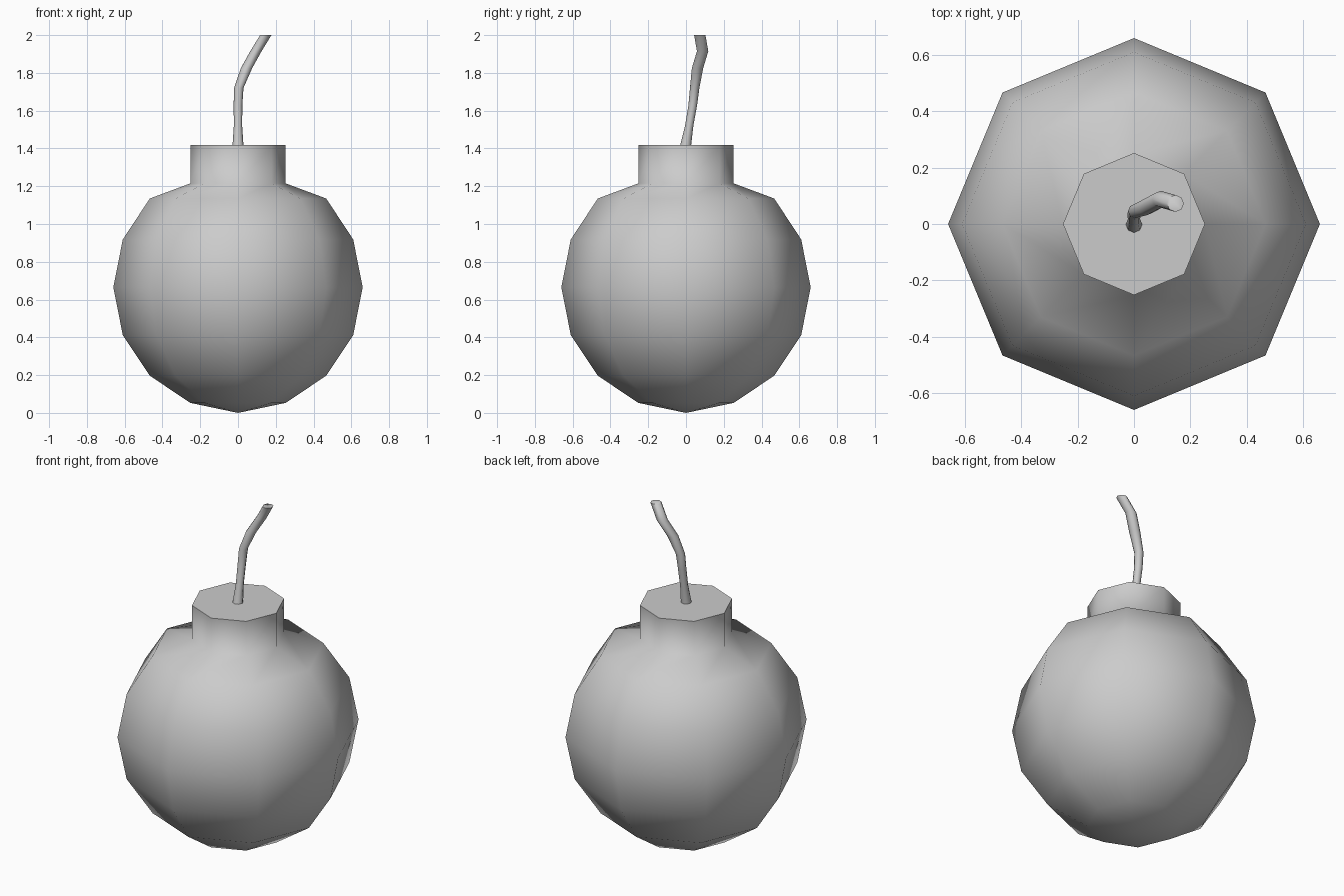
import bpy, bmesh
from math import cos, sin, pi, radians

if "Cube" in bpy.data.objects:
    bpy.data.objects.remove(bpy.data.objects["Cube"])

SIDES = 8


def stack_rings(name, rings, angle, bottom_tip=None):
    """Skin a stack of horizontal octagons given as (x, y, z, radius)."""
    bm = bmesh.new()
    loops = []
    for x, y, z, r in rings:
        loops.append([bm.verts.new((x + r * cos(2 * pi * i / SIDES),
                                    y + r * sin(2 * pi * i / SIDES), z))
                      for i in range(SIDES)])
    for low, high in zip(loops, loops[1:]):
        for i in range(SIDES):
            j = (i + 1) % SIDES
            bm.faces.new((low[i], low[j], high[j], high[i]))
    bm.faces.new(loops[-1])
    if bottom_tip is None:
        bm.faces.new(loops[0][::-1])
    else:
        tip = bm.verts.new((0, 0, bottom_tip))
        for i in range(SIDES):
            bm.faces.new((tip, loops[0][(i + 1) % SIDES], loops[0][i]))
    bmesh.ops.recalc_face_normals(bm, faces=bm.faces)
    mesh = bpy.data.meshes.new(name)
    bm.to_mesh(mesh)
    bm.free()
    ob = bpy.data.objects.new(name, mesh)
    bpy.context.collection.objects.link(ob)
    bpy.ops.object.select_all(action='DESELECT')
    ob.select_set(True)
    bpy.context.view_layer.objects.active = ob
    bpy.ops.object.shade_smooth_by_angle(angle=radians(angle))
    return ob


# Round body: low-poly sphere rings flowing into a straight neck
profile = [(0.253, 0.053), (0.467, 0.197), (0.61, 0.412), (0.66, 0.665),
           (0.61, 0.918), (0.467, 1.135), (0.252, 1.215), (0.252, 1.417)]
stack_rings("body_and_neck", [(0, 0, z, r) for r, z in profile], 80,
            bottom_tip=0.0)

# Bent fuse standing on the neck, cut level at the top
fuse = [(0, -0.002, 1.415, 0.029), (0, 0.017, 1.52, 0.022),
        (0, 0.036, 1.63, 0.023), (0.004, 0.046, 1.72, 0.025),
        (0.045, 0.061, 1.825, 0.03), (0.095, 0.088, 1.915, 0.03),
        (0.147, 0.073, 2.0, 0.03)]
stack_rings("fuse", fuse, 60)
